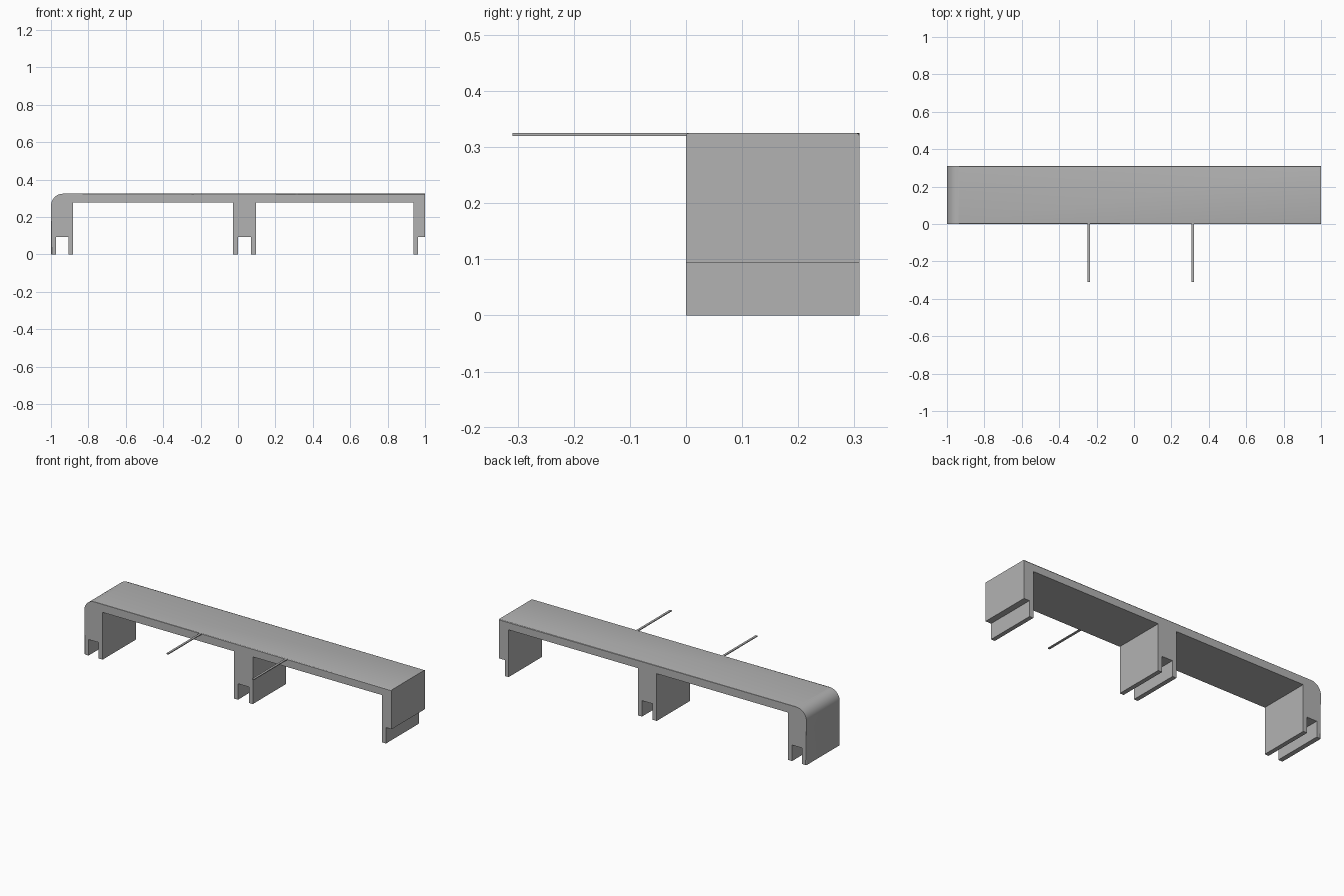
import bpy, bmesh, math

cube = bpy.data.objects.get("Cube")
if cube:
    bpy.data.objects.remove(cube, do_unlink=True)

TOP, DEPTH, RADIUS = 0.325, 0.309, 0.065
SLAB, NOTCH, EDGE = 0.278, 0.094, 0.005

grey = bpy.data.materials.new("plain grey")
grey.use_nodes = True
colour = (0.45, 0.45, 0.45, 1)
grey.diffuse_color = colour
grey.node_tree.nodes["Principled BSDF"].inputs["Base Color"].default_value = colour


def finish(name, bm):
    bmesh.ops.recalc_face_normals(bm, faces=bm.faces)
    mesh = bpy.data.meshes.new(name)
    bm.to_mesh(mesh)
    bm.free()
    mesh.materials.append(grey)
    obj = bpy.data.objects.new(name, mesh)
    bpy.context.collection.objects.link(obj)
    return obj


def forked_leg(x0, x1, x2, x3):
    """Underside outline of a leg with a slot, from right to left."""
    return [(x3, SLAB), (x3, 0), (x2, 0), (x2, NOTCH),
            (x1, NOTCH), (x1, 0), (x0, 0), (x0, SLAB)]


# Outer skin: left wall, rounded corner, flat top
outer = [(-1, 0)]
steps = 12
for i in range(steps + 1):
    a = math.pi - math.pi / 2 * i / steps
    outer.append((-1 + RADIUS + RADIUS * math.cos(a),
                  TOP - RADIUS + RADIUS * math.sin(a)))
outer.append((1, TOP))

# Underside: stepped right leg, forked middle leg, forked left leg
under = [(1, NOTCH), (0.963, NOTCH), (0.963, 0), (0.938, 0), (0.938, SLAB)]
under += forked_leg(-0.026, 0, 0.07, 0.096)
under += forked_leg(-1, -0.972, -0.907, -0.881)[:-2]

# Canopy body, extruded front to back
bm = bmesh.new()
front = [bm.verts.new((x, 0, z)) for x, z in outer + under]
back = [bm.verts.new((x, DEPTH, z)) for x, z in outer + under]
bm.faces.new(front)
bm.faces.new(back[::-1])
count = len(front)
for i in range(count):
    j = (i + 1) % count
    bm.faces.new((front[i], back[i], back[j], front[j]))

# Softened rims along the outer skin
rims = [bm.edges.get((ring[i], ring[i + 1]))
        for ring in (front, back) for i in range(len(outer) - 1)]
bmesh.ops.bevel(bm, geom=rims, offset=EDGE, segments=2, profile=0.5,
                affect='EDGES')
canopy = finish("canopy_frame", bm)

bpy.ops.object.select_all(action='DESELECT')
canopy.select_set(True)
bpy.context.view_layer.objects.active = canopy
bpy.ops.object.shade_smooth_by_angle(angle=math.radians(20))

# Thin rods reaching forward from the top edge
for name, x in (("right_rod", -0.243), ("left_rod", 0.315)):
    bm = bmesh.new()
    bmesh.ops.create_cube(bm, size=1)
    length = DEPTH + EDGE
    bmesh.ops.scale(bm, vec=(0.013, length, 0.005), verts=bm.verts)
    bmesh.ops.translate(bm, vec=(x, EDGE - length / 2, TOP - 0.0025),
                        verts=bm.verts)
    finish(name, bm)
